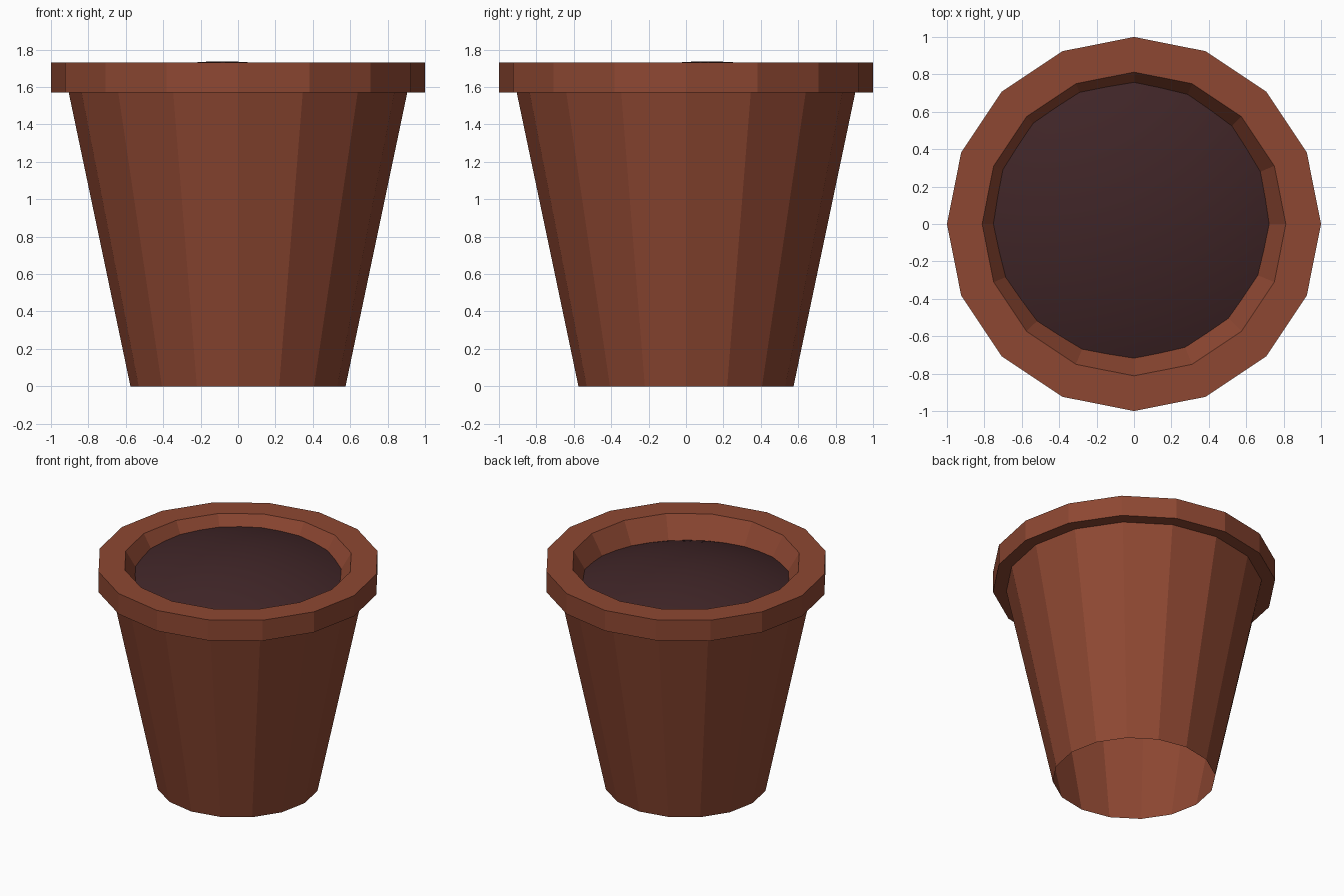
import bpy, bmesh, math

if "Cube" in bpy.data.objects:
    bpy.data.objects.remove(bpy.data.objects["Cube"])

SIDES = 16


def material(name, rgb):
    m = bpy.data.materials.new(name)
    m.diffuse_color = (*rgb, 1.0)
    m.use_nodes = True
    m.node_tree.nodes["Principled BSDF"].inputs["Base Color"].default_value = m.diffuse_color
    return m


def finish(bm, name, mat, smooth):
    me = bpy.data.meshes.new(name)
    for f in bm.faces:
        f.smooth = smooth
    bm.to_mesh(me)
    bm.free()
    me.materials.append(mat)
    ob = bpy.data.objects.new(name, me)
    bpy.context.collection.objects.link(ob)
    return ob


def ring(bm, r, height, n):
    """Ring of vertices; height is a function of x and y."""
    verts = []
    for i in range(n):
        a = 2 * math.pi * i / n
        x, y = r * math.cos(a), r * math.sin(a)
        verts.append(bm.verts.new((x, y, height(x, y))))
    return verts


def bridge(bm, low, high):
    n = len(low)
    for i in range(n):
        j = (i + 1) % n
        bm.faces.new((low[i], low[j], high[j], high[i]))


terracotta = material("terracotta", (0.27, 0.064, 0.032))
earth = material("dark_soil", (0.052, 0.019, 0.021))

# Pot: open-bottomed tapered wall, thick rim and bevelled inner lip
profile = [(0.575, 0), (0.905, 1.57), (1.0, 1.57), (1.0, 1.73),
           (0.812, 1.73), (0.69, 1.525)]
bm = bmesh.new()
rings = [ring(bm, r, lambda x, y, z=z: z, SIDES) for r, z in profile]
for a, b in zip(rings, rings[1:]):
    bridge(bm, a, b)
finish(bm, "pot", terracotta, False)


# Soil: smooth mound, leaning slightly to the back left
def mound(x, y):
    return 1.732 - 0.04 * x + 0.055 * y - 0.235 * (x * x + y * y)


bm = bmesh.new()
rings = [ring(bm, 0.77 * k / 8, mound, SIDES * 2) for k in range(8, 0, -1)]
for a, b in zip(rings, rings[1:]):
    bridge(bm, a, b)
peak = bm.verts.new((0, 0, mound(0, 0)))
inner = rings[-1]
for i in range(len(inner)):
    bm.faces.new((inner[i], inner[(i + 1) % len(inner)], peak))
finish(bm, "soil", earth, True)
